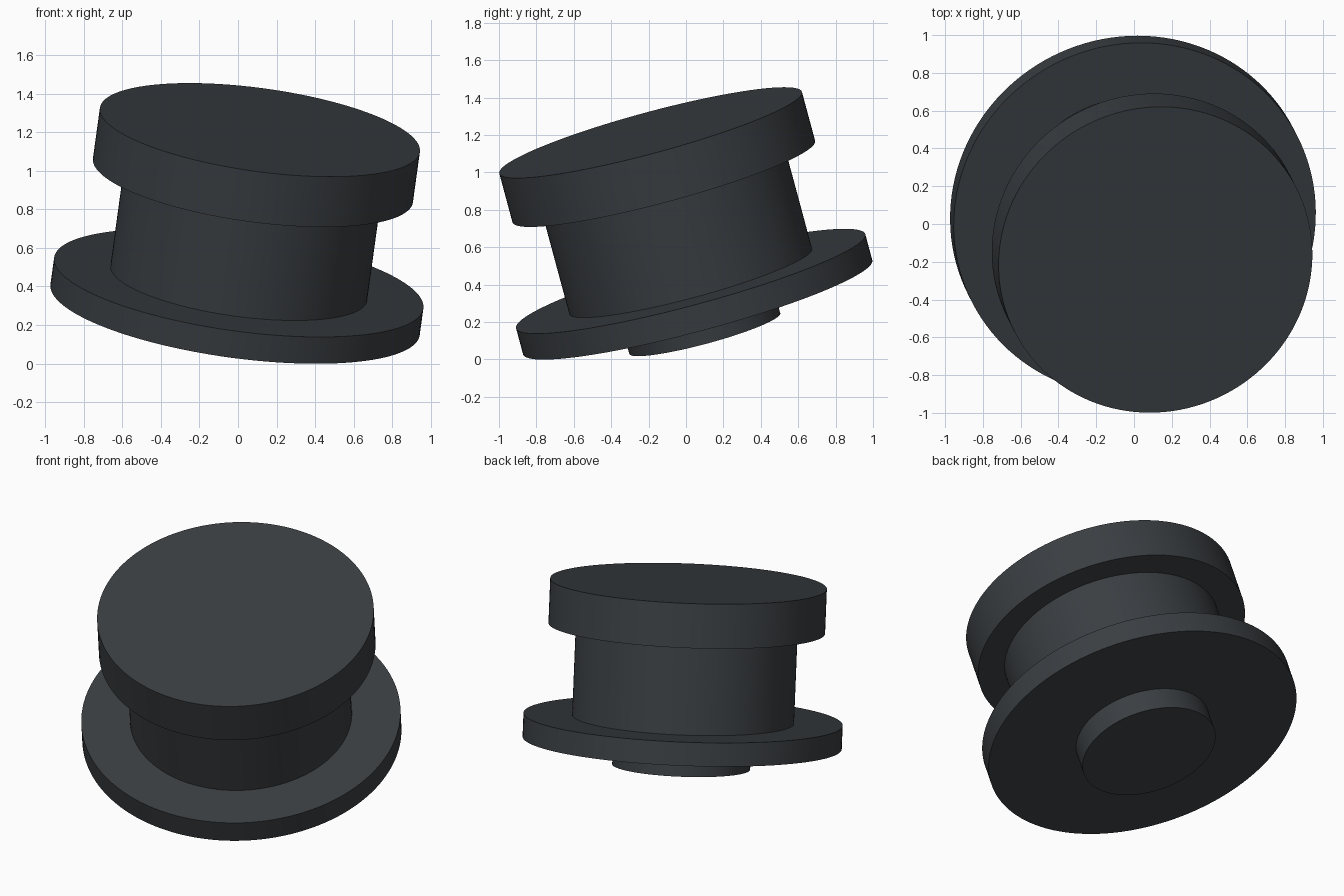
import bpy, math
from mathutils import Vector

if "Cube" in bpy.data.objects:
    bpy.data.objects.remove(bpy.data.objects["Cube"])

# Tilted axis shared by all discs, measured from the brim's upper face
AXIS = Vector((0.132, -0.258, 0.957)).normalized()
ORIGIN = Vector((0.004, 0.025, 0.418))
ROT = AXIS.to_track_quat('Z', 'Y').to_euler()

mat = bpy.data.materials.new("dark_grey")
mat.diffuse_color = (0.042, 0.048, 0.054, 1)
mat.use_nodes = True
mat.node_tree.nodes["Principled BSDF"].inputs["Base Color"].default_value = mat.diffuse_color


def disc(name, radius, low, high):
    """Closed cylinder between two distances along the axis."""
    bpy.ops.mesh.primitive_cylinder_add(
        vertices=128, radius=radius, depth=high - low,
        location=ORIGIN + AXIS * (low + high) / 2, rotation=ROT)
    ob = bpy.context.object
    ob.name = name
    ob.data.materials.append(mat)
    bpy.ops.object.shade_smooth_by_angle(angle=math.radians(30))


disc("base_peg", 0.418, -0.292, -0.145)
disc("brim", 0.967, -0.145, 0.0)
disc("neck", 0.672, 0.0, 0.557)
disc("cap", 0.838, 0.557, 0.83)
